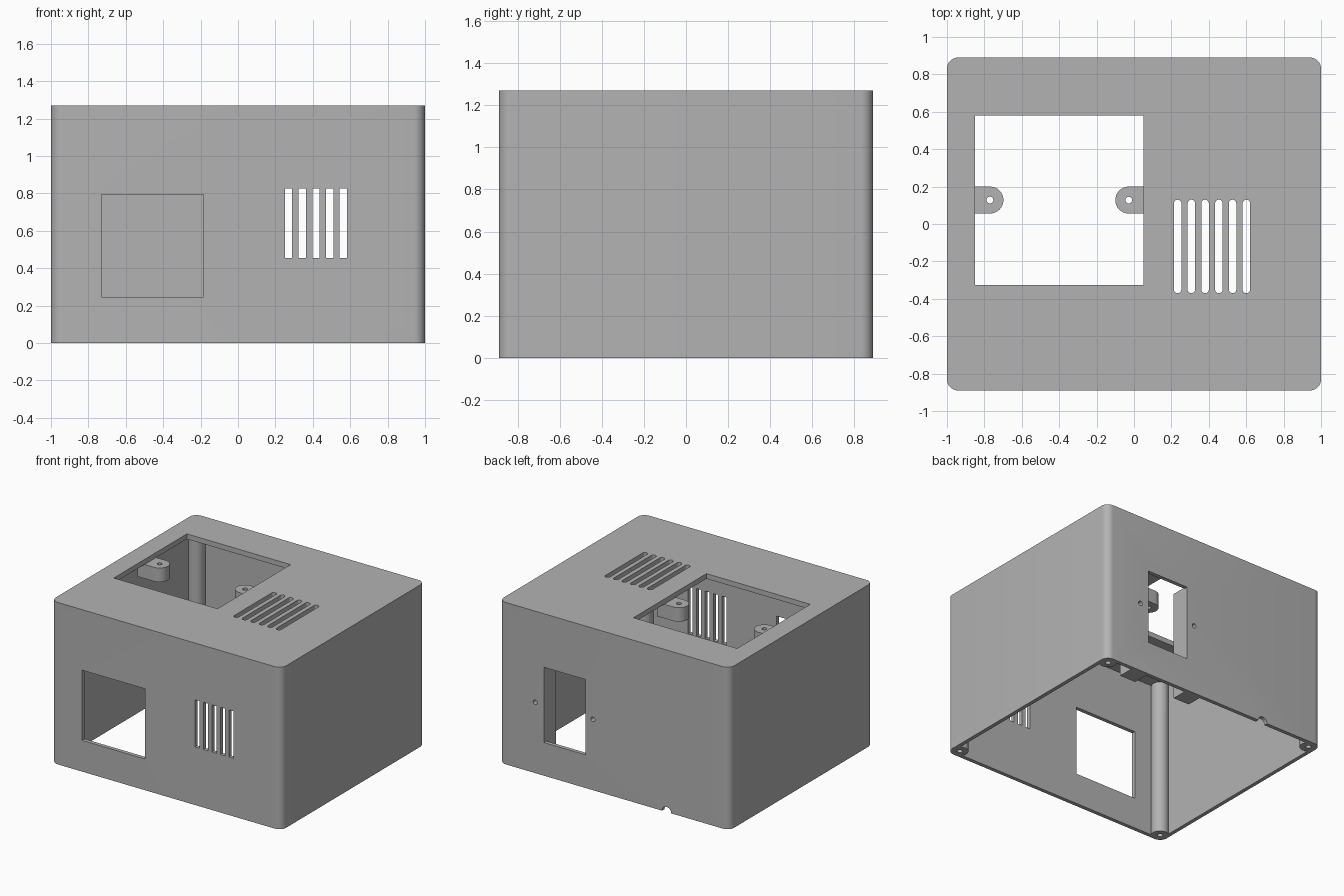
import bpy, bmesh, math
from mathutils import Vector

cube = bpy.data.objects.get("Cube")
if cube:
    bpy.data.objects.remove(cube, do_unlink=True)

W, D, H = 1.0, 0.89, 1.27      # half width, half depth, height
WALL, TOP = 0.03, 1.23         # wall thickness, ceiling underside

grey = bpy.data.materials.new("plastic_grey")
grey.use_nodes = True
colour = (0.45, 0.45, 0.45, 1)
grey.diffuse_color = colour
grey.node_tree.nodes["Principled BSDF"].inputs["Base Color"].default_value = colour


def rounded(u0, u1, v0, v1, r=0.0, seg=8):
    """Outline of a rectangle with rounded corners."""
    if r == 0:
        return [(u0, v0), (u1, v0), (u1, v1), (u0, v1)]
    pts = []
    centres = [(u1 - r, v1 - r), (u0 + r, v1 - r), (u0 + r, v0 + r), (u1 - r, v0 + r)]
    for k, (cu, cv) in enumerate(centres):
        for i in range(seg + 1):
            a = math.pi / 2 * (k + i / seg)
            p = (cu + r * math.cos(a), cv + r * math.sin(a))
            if not pts or math.dist(p, pts[-1]) > 1e-5:
                pts.append(p)
    if math.dist(pts[0], pts[-1]) < 1e-5:
        pts.pop()
    return pts


def circle(u, v, r, n=24):
    return [(u + r * math.cos(math.tau * i / n), v + r * math.sin(math.tau * i / n))
            for i in range(n)]


def solid(name, prisms):
    """One object out of prisms: (outline, low, high, axis)."""
    bm = bmesh.new()
    for outline, lo, hi, axis in prisms:
        def place(u, v, w):
            return (u, v, w) if axis == "z" else (u, w, v)
        face = bm.faces.new([bm.verts.new(place(u, v, lo)) for u, v in outline])
        ext = bmesh.ops.extrude_face_region(bm, geom=[face])
        new = [g for g in ext["geom"] if isinstance(g, bmesh.types.BMVert)]
        bmesh.ops.translate(bm, verts=new, vec=Vector(place(0, 0, hi - lo)))
    bmesh.ops.recalc_face_normals(bm, faces=bm.faces)
    mesh = bpy.data.meshes.new(name)
    bm.to_mesh(mesh)
    bm.free()
    mesh.materials.append(grey)
    obj = bpy.data.objects.new(name, mesh)
    bpy.context.collection.objects.link(obj)
    return obj


def combine(target, tool, operation):
    tool.hide_render = True
    mod = target.modifiers.new(tool.name, "BOOLEAN")
    mod.operation, mod.object, mod.solver = operation, tool, "EXACT"
    bpy.context.view_layer.objects.active = target
    bpy.ops.object.modifier_apply(modifier=mod.name)
    bpy.data.objects.remove(tool, do_unlink=True)


# Open-bottomed shell
case = solid("enclosure", [(rounded(-W, W, -D, D, 0.06), 0, H, "z")])
cavity = rounded(-W + WALL, W - WALL, -D + WALL, D - WALL, 0.03)
combine(case, solid("cavity", [(cavity, -0.2, TOP, "z")]), "DIFFERENCE")

# Display opening and vents in the top, window and vents in front, socket at the back
openings = [
    (rounded(-0.85, 0.05, -0.325, 0.58), 1.1, 1.4, "z"),
    (rounded(-0.73, -0.185, 0.245, 0.795), -1.1, -0.7, "y"),
    (rounded(0.25, 0.61, 0.26, 0.85), 0.7, 1.1, "y"),
    (circle(-0.455, 0, 0.04), 0.7, 1.1, "y"),
]
for i in range(6):
    x = 0.233 + 0.0735 * i
    openings.append((rounded(x - 0.02, x + 0.02, -0.37, 0.13, 0.02), 1.1, 1.4, "z"))
for i in range(5):
    x = 0.27 + 0.0735 * i
    openings.append((rounded(x - 0.02, x + 0.02, 0.455, 0.825), -1.1, -0.7, "y"))
combine(case, solid("openings", openings), "DIFFERENCE")

# Corner screw posts
corners = [(sx * (W - 0.065), sy * (D - 0.065)) for sx in (-1, 1) for sy in (-1, 1)]
posts = [(circle(x, y, 0.063, 32), 0, TOP + 0.02, "z") for x, y in corners]
combine(case, solid("corner_posts", posts), "UNION")

# Socket mounting blocks behind the back wall
blocks = [(rounded(x, x + 0.14, 0.74, D - 0.01), 0, 0.86, "z") for x in (0.11, 0.61)]
combine(case, solid("socket_blocks", blocks), "UNION")

# Display mounting lugs under the top, round towards the opening
for side, centre in (("right", -0.77), ("left", -0.028)):
    s = 1 if side == "right" else -1
    tip = [(centre + s * 0.072 * math.cos(a), 0.128 + 0.072 * math.sin(a))
           for a in [math.pi * (i / 16 - 0.5) for i in range(17)]]
    tail = [(centre - s * 0.14, 0.2), (centre - s * 0.14, 0.056)]
    lug = solid("display_lug_" + side, [(tip + tail, TOP - 0.11, TOP, "z")])
    combine(case, lug, "UNION")

# Screw holes in posts, lugs and socket blocks
holes = [(circle(x, y, 0.02), -0.1, 0.2, "z") for x, y in corners]
holes += [(circle(x, 0.128, 0.018), 1.0, 1.4, "z") for x in (-0.77, -0.028)]
holes += [(circle(x, 0.555, 0.018), 0.7, 1.1, "y") for x in (0.185, 0.685)]
combine(case, solid("screw_holes", holes), "DIFFERENCE")

# Smooth rounded corners, crisp edges
bpy.ops.object.select_all(action="DESELECT")
case.select_set(True)
bpy.context.view_layer.objects.active = case
bpy.ops.object.shade_smooth_by_angle(angle=math.radians(30))
